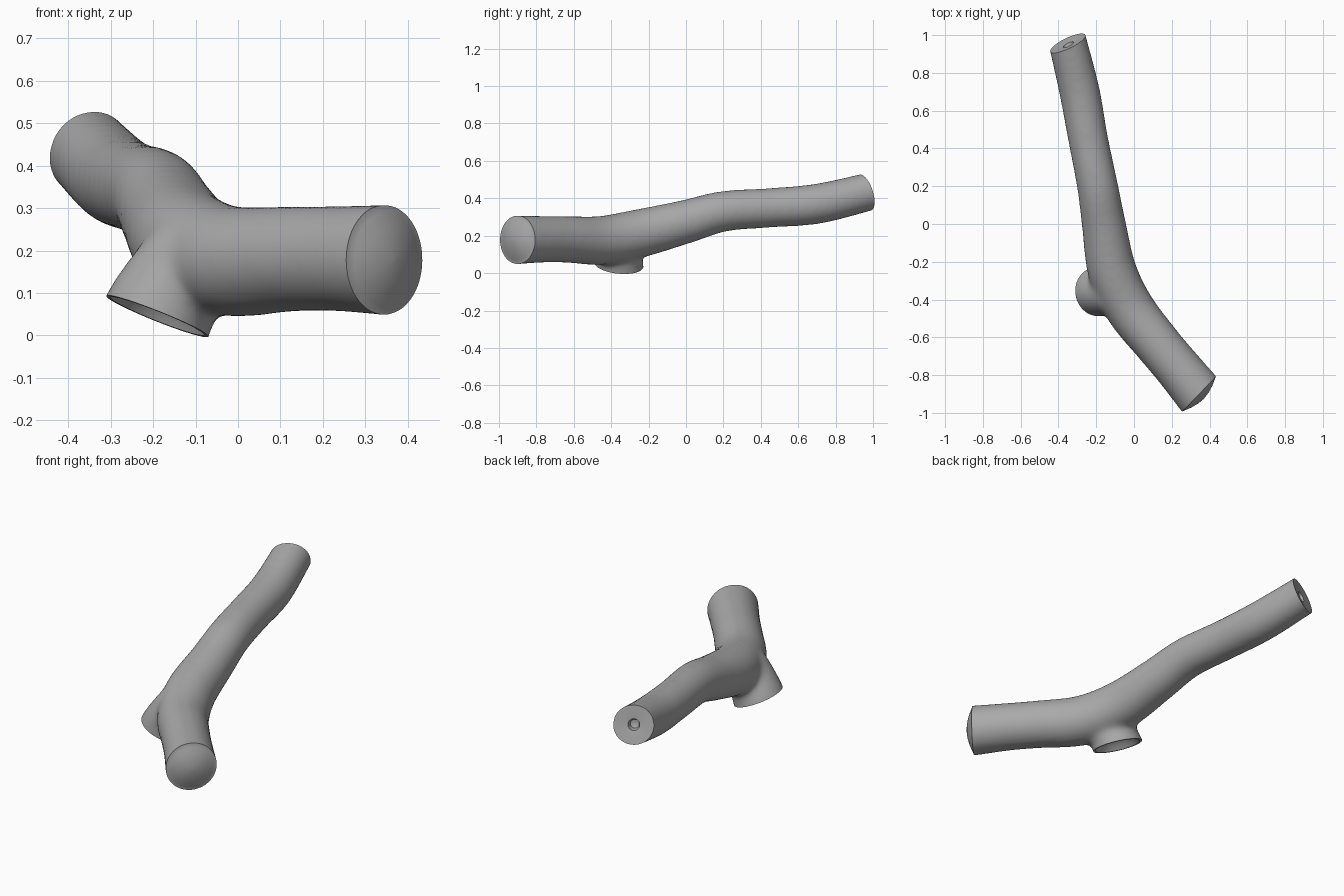
import bpy, bmesh, math
from mathutils import Vector

old = bpy.data.objects.get("Cube")
if old:
    bpy.data.objects.remove(old, do_unlink=True)

SIDES = 40


def curve_point(a, b, c, d, t):
    """Catmull-Rom blend of four stations (x, y, z, radius)."""
    return [0.5 * (2 * q + (r - p) * t + (2 * p - 5 * q + 4 * r - s) * t * t
                   + (3 * q - p - 3 * r + s) * t ** 3) for p, q, r, s in zip(a, b, c, d)]


def skin(bm, rings):
    """Join rings of vertices into a closed skin."""
    for lo, hi in zip(rings, rings[1:]):
        for i in range(SIDES):
            j = (i + 1) % SIDES
            bm.faces.new((lo[i], lo[j], hi[j], hi[i]))
    bm.faces.new(rings[0][::-1])
    bm.faces.new(rings[-1])


def ring(bm, centre, axis, radius):
    q = axis.to_track_quat('Z', 'Y')
    return [bm.verts.new(centre + q @ Vector((radius * math.cos(a), radius * math.sin(a), 0)))
            for a in (2 * math.pi * i / SIDES for i in range(SIDES))]


def add_tube(bm, stations, steps=6):
    ext = [stations[0]] + stations + [stations[-1]]
    pts = [curve_point(*ext[i:i + 4], k / steps)
           for i in range(len(stations) - 1) for k in range(steps)] + [stations[-1]]
    rings = []
    for i, p in enumerate(pts):
        tangent = Vector(pts[min(i + 1, len(pts) - 1)][:3]) - Vector(pts[max(i - 1, 0)][:3])
        rings.append(ring(bm, Vector(p[:3]), tangent, p[3]))
    skin(bm, rings)


def make_object(name, bm):
    bmesh.ops.recalc_face_normals(bm, faces=bm.faces)
    mesh = bpy.data.meshes.new(name)
    bm.to_mesh(mesh)
    bm.free()
    obj = bpy.data.objects.new(name, mesh)
    bpy.context.collection.objects.link(obj)
    return obj


def end_cutter(name, centre, axis, profile):
    """Turned block whose inner face (radius, height) shapes a branch end."""
    bm = bmesh.new()
    axis = Vector(axis).normalized()
    profile = profile + [(0.2, 0), (0.2, 0.2)]
    skin(bm, [ring(bm, Vector(centre) + axis * h, axis, r) for r, h in profile])
    obj = make_object(name, bm)
    obj.hide_render = True
    return obj


# Main limb and side stub, both overlong so their ends can be cut cleanly
bm = bmesh.new()
add_tube(bm, [
    (0.42, -0.99, 0.178, 0.133), (0.345, -0.90, 0.178, 0.131), (0.23, -0.76, 0.181, 0.125),
    (0.125, -0.635, 0.18, 0.125), (-0.02, -0.45, 0.175, 0.131), (-0.115, -0.25, 0.212, 0.130),
    (-0.16, 0.0, 0.275, 0.117), (-0.193, 0.2, 0.33, 0.109), (-0.243, 0.45, 0.349, 0.106),
    (-0.288, 0.7, 0.37, 0.108), (-0.35, 0.957, 0.43, 0.103), (-0.375, 1.05, 0.455, 0.103)])
add_tube(bm, [(-0.10, -0.37, 0.20, 0.11), (-0.15, -0.365, 0.12, 0.122),
              (-0.19, -0.36, 0.045, 0.132), (-0.23, -0.355, -0.05, 0.134)])
branch = make_object("branch", bm)

# Fuse the two limbs and soften the joint
remesh = branch.modifiers.new("fuse", 'REMESH')
remesh.mode = 'VOXEL'
remesh.voxel_size = 0.012
soften = branch.modifiers.new("soften", 'SMOOTH')
soften.factor = 0.5
soften.iterations = 30

# Domed front end, drilled back end, hollow stub
cutters = [
    end_cutter("front_end_cutter", (0.345, -0.90, 0.178), (0.72, -0.69, 0),
               [(0.004, 0.035), (0.04, 0.031), (0.08, 0.02), (0.11, 0.007), (0.127, 0)]),
    end_cutter("back_end_cutter", (-0.35, 0.957, 0.43), (-0.43, 0.9, 0.29),
               [(0.004, -0.045), (0.022, -0.04), (0.03, -0.008), (0.097, 0)]),
    end_cutter("stub_cutter", (-0.19, -0.36, 0.045), (-0.4, -0.1, -1),
               [(0.004, -0.075), (0.04, -0.068), (0.08, -0.047), (0.105, -0.022), (0.119, 0)])]
for cutter in cutters:
    cut = branch.modifiers.new(cutter.name, 'BOOLEAN')
    cut.operation = 'DIFFERENCE'
    cut.solver = 'EXACT'
    cut.object = cutter

bpy.ops.object.select_all(action='DESELECT')
branch.select_set(True)
bpy.context.view_layer.objects.active = branch
bpy.ops.object.convert(target='MESH')
for cutter in cutters:
    bpy.data.objects.remove(cutter, do_unlink=True)

# Single grey material
grey = bpy.data.materials.new("grey_wood")
grey.use_nodes = True
colour = (0.4, 0.4, 0.4, 1)
grey.diffuse_color = colour
grey.node_tree.nodes["Principled BSDF"].inputs["Base Color"].default_value = colour
branch.data.materials.clear()
branch.data.materials.append(grey)
bpy.ops.object.shade_smooth_by_angle(angle=math.radians(35))
